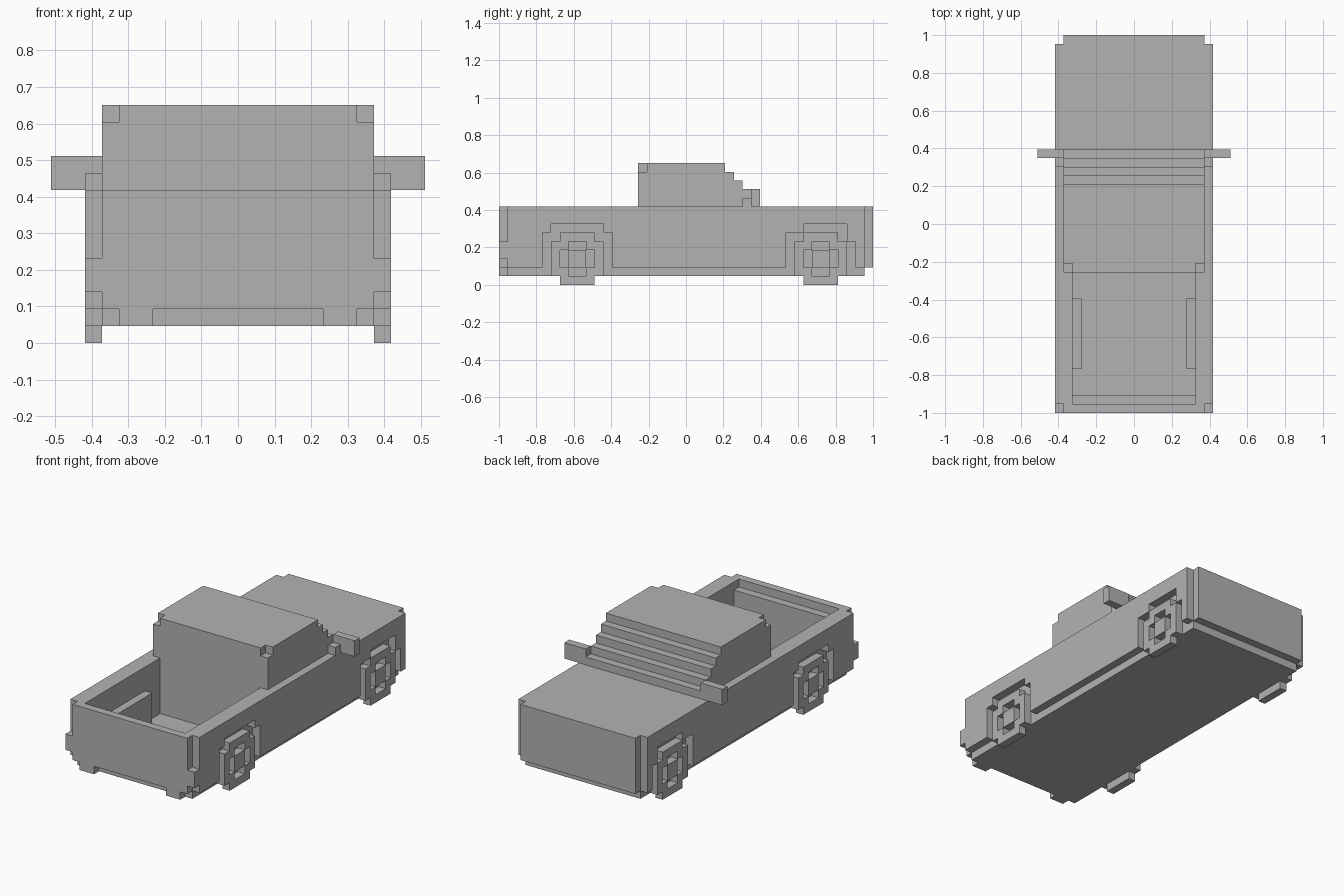
import bpy
import bmesh

UNIT = 2 / 43  # one block of the grid the truck is built on

cube = bpy.data.objects.get("Cube")
if cube:
    bpy.data.objects.remove(cube, do_unlink=True)

grey = bpy.data.materials.new("plain_grey")
grey.use_nodes = True
GREY = (0.45, 0.45, 0.45, 1)
grey.diffuse_color = GREY
grey.node_tree.nodes["Principled BSDF"].inputs["Base Color"].default_value = GREY


def prisms(name, parts):
    """Each part is (outline in y and z, x start, x end), in blocks, y from the tail."""
    bm = bmesh.new()
    for outline, x0, x1 in parts:
        ring = [bm.verts.new((x0 * UNIT, y * UNIT - 1, z * UNIT)) for y, z in outline]
        face = bm.faces.new(ring)
        new = bmesh.ops.extrude_face_region(bm, geom=[face])["geom"]
        moved = [v for v in new if isinstance(v, bmesh.types.BMVert)]
        bmesh.ops.translate(bm, verts=moved, vec=((x1 - x0) * UNIT, 0, 0))
    bmesh.ops.recalc_face_normals(bm, faces=bm.faces)
    mesh = bpy.data.meshes.new(name)
    bm.to_mesh(mesh)
    bm.free()
    mesh.materials.append(grey)
    obj = bpy.data.objects.new(name, mesh)
    bpy.context.collection.objects.link(obj)


def rect(y0, y1, z0, z1):
    return [(y0, z0), (y1, z0), (y1, z1), (y0, z1)]


def pair(name, outline, x0, x1):
    """The same part on both sides."""
    for side, s in (("left", 1), ("right", -1)):
        prisms(f"{name}_{side}", [(outline, s * x0, s * x1)])


# Chassis, engine block and cargo bed
prisms("chassis_plate", [(rect(1, 42, 1, 2), -8, 8)])
prisms("front_body", [(rect(16, 43, 2, 9), -8, 8)])
prisms("tailgate", [(rect(0, 1, 2, 9), -8, 8)])
prisms("tailgate_ledge", [(rect(1, 2, 2, 8), -7, 7)])
pair("bed_wall", rect(1, 16, 2, 9), 7, 8)
pair("bed_wheel_well", rect(5, 13, 2, 6), 6, 7)
pair("rear_foot", rect(0, 1, 1, 2), 5, 7)

# Side panels with stepped wheel arches and bumper ends
rear_arch = [(13, 2), (13, 6), (12, 6), (12, 7), (6, 7), (6, 6), (5, 6), (5, 2)]
front_arch = [(41, 2), (41, 5), (40, 5), (40, 7), (35, 7), (35, 6), (33, 6), (33, 2)]
panel = [(1, 3), (0, 3), (0, 5), (1, 5), (1, 9), (42, 9), (42, 2)]
pair("side_panel", panel + front_arch + rear_arch + [(1, 2)], 8, 9)

# Cab with a stepped windscreen and clipped rear roof corners
windscreen = [(26, 14), (26, 13), (27, 13), (27, 12), (28, 12), (28, 11),
              (29, 11), (29, 10), (30, 10), (30, 9)]
prisms("cab", [([(16, 9), (16, 14)] + windscreen, -7, 7)])
pair("cab_side", [(16, 9), (16, 13), (17, 13), (17, 14)] + windscreen, 7, 8)

# Wing mirrors
pair("mirror", rect(29, 30, 9, 11), 8, 11)
pair("mirror_bracket", rect(28, 29, 9, 10), 8, 9)

# Wheels: four tyre quarters around a hub
quarter = [(0, 2), (0, 3), (2, 3), (2, 2), (3, 2), (3, 0), (2, 0), (2, 1), (1, 1), (1, 2)]
for axle, centre in (("rear", 9), ("front", 37)):
    for side, s in (("left", 1), ("right", -1)):
        tyre = [([(centre + a * y, 3 + b * z) for y, z in quarter], s * 8, s * 9)
                for a in (1, -1) for b in (1, -1)]
        prisms(f"{axle}_tyre_{side}", tyre)
    pair(f"{axle}_hub", rect(centre - 1, centre + 1, 2, 4), 8, 9)
